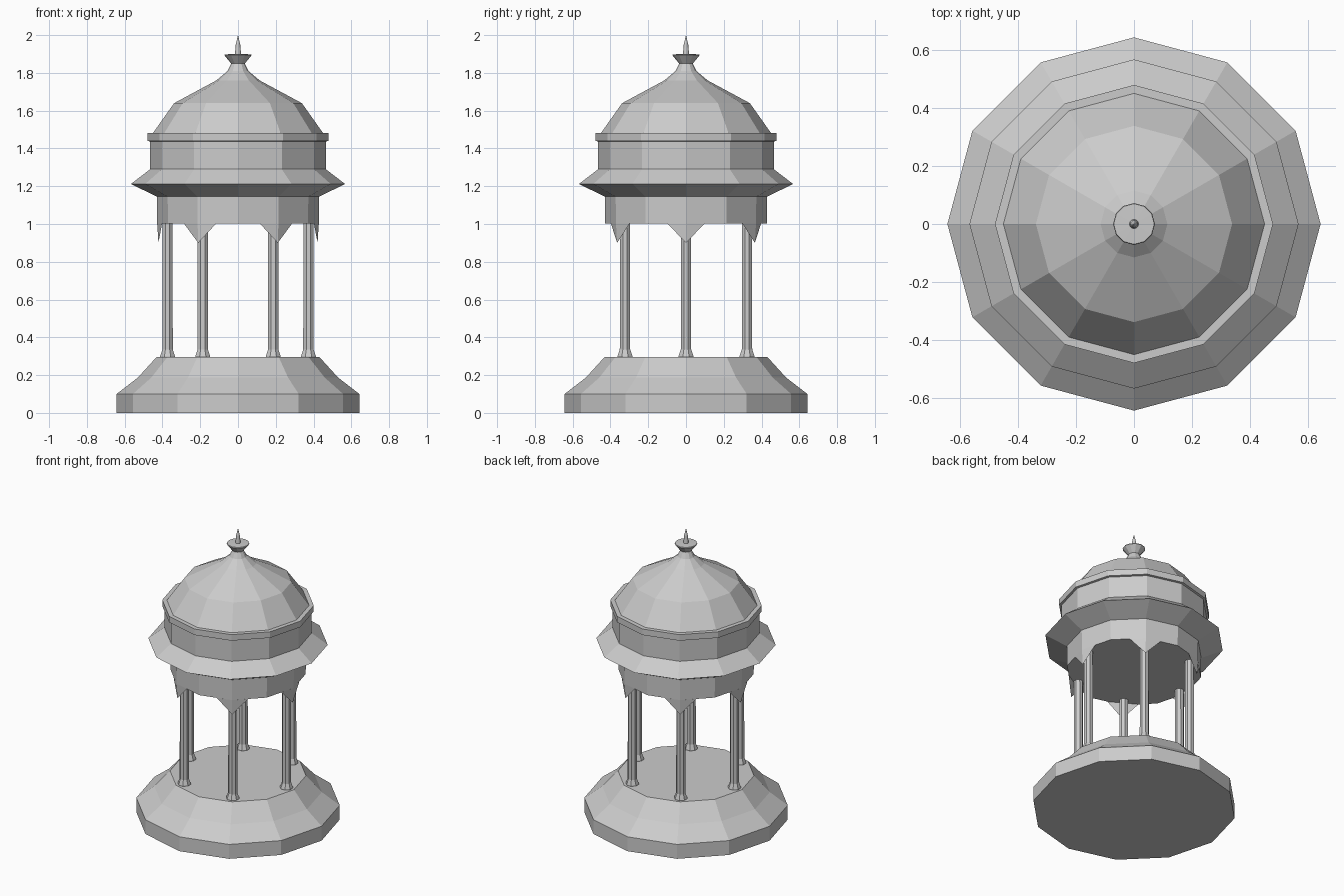
import bpy, bmesh
from math import cos, sin, pi

if "Cube" in bpy.data.objects:
    bpy.data.objects.remove(bpy.data.objects["Cube"])


def lathe(name, profile, sides=12, loc=(0, 0, 0), offset=0.0):
    """Flat-shaded closed turning from (radius, z) points."""
    bm = bmesh.new()
    rings = []
    for r, z in profile:
        if r == 0:
            rings.append([bm.verts.new((0, 0, z))])
        else:
            rings.append([bm.verts.new((r * cos(2 * pi * (i + offset) / sides),
                                        r * sin(2 * pi * (i + offset) / sides), z))
                          for i in range(sides)])
    for a, b in zip(rings, rings[1:]):
        for i in range(sides):
            j = (i + 1) % sides
            if len(b) == 1:
                bm.faces.new((a[i], a[j], b[0]))
            else:
                bm.faces.new((a[i], a[j], b[j], b[i]))
    for ring in (rings[0], rings[-1]):
        if len(ring) > 1:
            bm.faces.new(ring)
    return finish(name, bm, loc)


def finish(name, bm, loc=(0, 0, 0)):
    bmesh.ops.recalc_face_normals(bm, faces=bm.faces)
    me = bpy.data.meshes.new(name)
    bm.to_mesh(me)
    bm.free()
    ob = bpy.data.objects.new(name, me)
    ob.location = loc
    bpy.context.collection.objects.link(ob)
    return ob


# Stepped base
lathe("base", [(0.643, 0), (0.643, 0.10), (0.53, 0.187), (0.43, 0.297)])

# Roof: ceiling block, eaves, drum, band and dome
lathe("roof", [(0.428, 1.003), (0.43, 1.145), (0.567, 1.212), (0.47, 1.286),
               (0.465, 1.29), (0.465, 1.437), (0.479, 1.44), (0.479, 1.482),
               (0.45, 1.482), (0.338, 1.64), (0.115, 1.76), (0.055, 1.81),
               (0.035, 1.85)])

# Finial cup and spike
lathe("finial", [(0.035, 1.848), (0.072, 1.893), (0.07, 1.898), (0.016, 1.9),
                 (0.012, 1.95), (0, 2.0)])

# Six columns, each under a pointed pendant that wraps a corner of the ceiling block
for k in range(6):
    a = k * pi / 3
    lathe(f"column_{k + 1}",
          [(0.042, 0.29), (0.042, 0.302), (0.03, 0.335), (0.029, 1.01)],
          sides=8, loc=(0.373 * cos(a), 0.373 * sin(a), 0), offset=0.5)

    bm = bmesh.new()
    local = [(0.428, 0, 1.003), (0.402, 0.099, 1.003),
             (0.402, -0.099, 1.003), (0.421, 0, 0.9)]
    v = [bm.verts.new((x * cos(a) - y * sin(a), x * sin(a) + y * cos(a), z))
         for x, y, z in local]
    for f in ((0, 1, 3), (0, 3, 2), (1, 2, 3)):
        bm.faces.new([v[i] for i in f])
    bm.faces.new((v[0], v[2], v[1]))
    finish(f"pendant_{k + 1}", bm)
